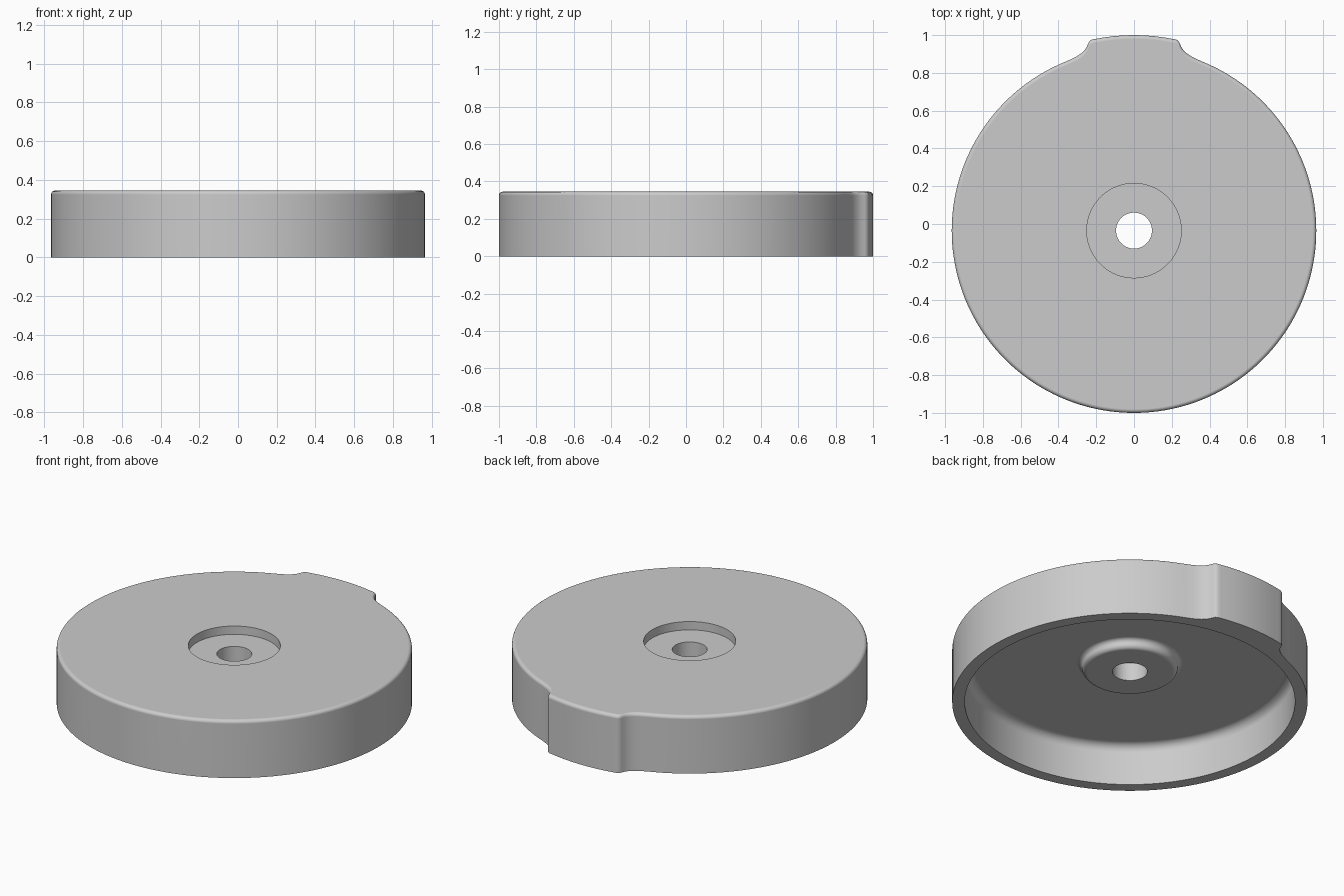
import bpy, bmesh, math

cube = bpy.data.objects.get("Cube")
if cube:
    bpy.data.objects.remove(cube, do_unlink=True)

CENTRE_Y = -0.035
DISC_R, TAB_R = 0.965, 1.035
HEIGHT, CEILING, BOSS_Z = 0.345, 0.245, 0.19
BOSS_R = 0.26
BOSS_FILLET = (CEILING - BOSS_Z) / 2

grey = bpy.data.materials.new("plain grey")
grey.use_nodes = True
grey.diffuse_color = (0.6, 0.6, 0.6, 1)
grey.node_tree.nodes["Principled BSDF"].inputs["Base Color"].default_value = (0.6, 0.6, 0.6, 1)

# Half outline as (angle from the back, radius): tab arc, rounded flank, disc arc
half = [(math.radians(a), TAB_R) for a in (0, 3, 6, 9, 11.5)]
flank = [(0.222, 0.977), (0.236, 0.969), (0.243, 0.955), (0.25, 0.938),
         (0.262, 0.92), (0.28, 0.903), (0.302, 0.888), (0.33, 0.874)]
half += [(math.atan2(x, y - CENTRE_Y), math.hypot(x, y - CENTRE_Y)) for x, y in flank]
half += [(math.radians(a), DISC_R) for a in range(22, 181, 2)]
outline = half + [(-a, r) for a, r in reversed(half[1:-1])]


def fillet(r, z, size, start, end, steps=6):
    """Arc of profile points around (r, z), angles in degrees."""
    arc = [math.radians(start + (end - start) * i / steps) for i in range(steps + 1)]
    return [(r + size * math.cos(t), z + size * math.sin(t)) for t in arc]


# Closed cross-section: outer side, top, counterbore, hole, boss, ceiling, inner wall
outer = [(DISC_R, 0)] + fillet(DISC_R - 0.02, HEIGHT - 0.02, 0.02, 0, 90)
inner = [(0.25, HEIGHT), (0.25, 0.295), (0.095, 0.295), (0.095, BOSS_Z)]
inner += fillet(BOSS_R - BOSS_FILLET, BOSS_Z + BOSS_FILLET, BOSS_FILLET, -90, 0)
inner += fillet(BOSS_R + BOSS_FILLET, CEILING - BOSS_FILLET, BOSS_FILLET, 180, 90)[1:]
inner += fillet(0.847, CEILING - 0.05, 0.05, 90, 0)
inner += [(0.897, 0)]

bm = bmesh.new()


def ring(r, z, follow_tab):
    """Ring of vertices; outer rings follow the tabbed outline."""
    verts = []
    for a, edge in outline:
        rr = r + edge - DISC_R if follow_tab else r
        verts.append(bm.verts.new((rr * math.sin(a), CENTRE_Y + rr * math.cos(a), z)))
    return verts


rings = [ring(r, z, True) for r, z in outer] + [ring(r, z, False) for r, z in inner]
count = len(outline)
for k, lower in enumerate(rings):
    upper = rings[(k + 1) % len(rings)]
    for i in range(count):
        j = (i + 1) % count
        bm.faces.new((lower[i], lower[j], upper[j], upper[i]))
bmesh.ops.recalc_face_normals(bm, faces=bm.faces)

mesh = bpy.data.meshes.new("tabbed_cap")
bm.to_mesh(mesh)
bm.free()
mesh.materials.append(grey)
cap = bpy.data.objects.new("tabbed_cap", mesh)
bpy.context.collection.objects.link(cap)
bpy.context.view_layer.objects.active = cap
cap.select_set(True)
bpy.ops.object.shade_smooth_by_angle(angle=math.radians(35))

# Keep the flat faces evenly shaded beside the fillets
weighted = cap.modifiers.new("flat_shading", 'WEIGHTED_NORMAL')
weighted.keep_sharp = True
